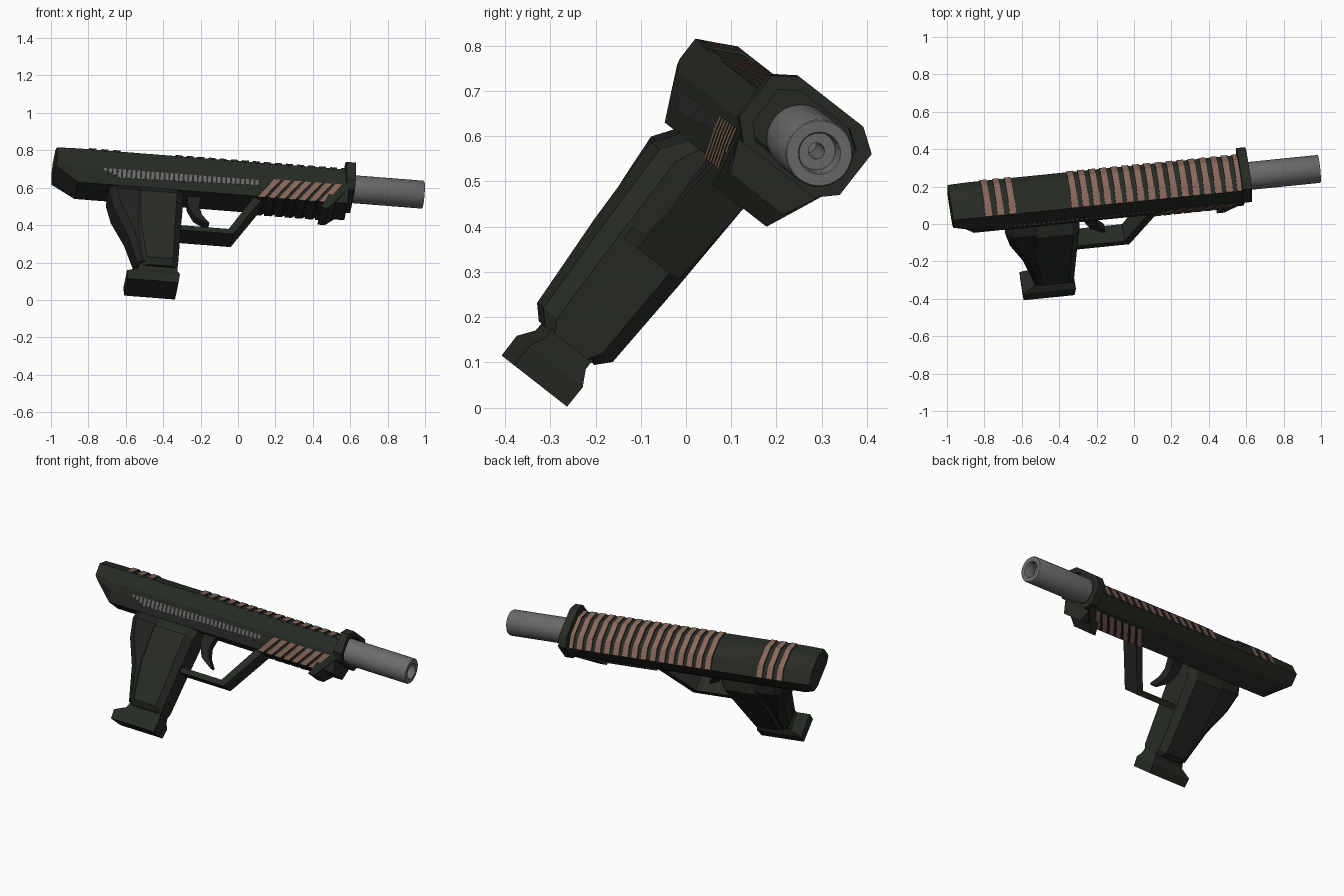
import bpy, bmesh, math
from mathutils import Matrix

if "Cube" in bpy.data.objects:
    bpy.data.objects.remove(bpy.data.objects["Cube"])

# Local frame: x along barrel, y sideways, z up, origin on the barrel axis; then tilted as shown
roll, yaw = math.radians(-38), math.radians(7.3)
POSE = (Matrix.Translation((0.0023, 0.195, 0.6405))
        @ Matrix.Rotation(roll, 4, 'X') @ Matrix.Rotation(yaw, 4, 'Z'))


def material(name, rgb):
    m = bpy.data.materials.new(name)
    m.diffuse_color = (*rgb, 1)
    m.use_nodes = True
    m.node_tree.nodes["Principled BSDF"].inputs["Base Color"].default_value = m.diffuse_color
    return m


DARK = material("dark_green", (0.02, 0.024, 0.018))
BLACK = material("black_rubber", (0.015, 0.016, 0.016))
COPPER = material("copper", (0.25, 0.14, 0.105))
STEEL = material("steel", (0.15, 0.15, 0.15))


def finish(name, bm, mat, dark_if=None):
    bmesh.ops.recalc_face_normals(bm, faces=bm.faces)
    if dark_if:
        for f in bm.faces:
            f.normal_update()
            f.material_index = int(dark_if(f.normal))
    mesh = bpy.data.meshes.new(name)
    bm.to_mesh(mesh)
    bm.free()
    mesh.transform(POSE)
    mesh.materials.append(mat)
    mesh.materials.append(DARK)
    ob = bpy.data.objects.new(name, mesh)
    bpy.context.collection.objects.link(ob)
    return ob


def add_loft(bm, sections):
    rings = [[bm.verts.new(p) for p in s] for s in sections]
    n = len(rings[0])
    for r, q in zip(rings, rings[1:]):
        for i in range(n):
            bm.faces.new((r[i], r[(i + 1) % n], q[(i + 1) % n], q[i]))
    bm.faces.new(rings[0])
    bm.faces.new(rings[-1])


def loft(name, sections, mat):
    bm = bmesh.new()
    add_loft(bm, sections)
    return finish(name, bm, mat)


def mirrored(half):
    return half + [(-s, u) for s, u in reversed(half)]


def at(a, prof, shear=0.0):
    return [(a + shear * (u + 0.15), s, u) for s, u in prof]


def slab(a0, a1, a2, a3, half, u):
    # horizontal octagon section: chamfered front and back
    n = half * 0.65
    pts = [(a0, n), (a1, half), (a2, half), (a3, n)]
    return [(a, s, u) for a, s in pts] + [(a, -s, u) for a, s in reversed(pts)]


# Slide body, with the rear underside cut up at an angle
BODY = mirrored([(0.057, 0.067), (0.123, 0.033), (0.123, -0.05), (0.102, -0.1), (0.074, -0.157)])
REAR = mirrored([(0.055, 0.064), (0.12, 0.031), (0.12, -0.025), (0.116, -0.04), (0.074, -0.055)])
loft("slide", [at(-0.993, REAR), at(-0.875, BODY), at(0.58, BODY)], DARK)

# Front plate, dished around the barrel
PLATE = mirrored([(0.09, 0.106), (0.142, 0.07), (0.142, -0.045), (0.1, -0.085)])
INNER = [(s * 0.78, u * 0.78) for s, u in PLATE]
loft("front_plate", [at(0.565, PLATE), at(0.615, PLATE), at(0.615, INNER), at(0.585, INNER)], DARK)

# Angled stop under the front plate
loft("hand_stop", [
    [(0.435, -0.075, -0.2), (0.475, -0.075, -0.2), (0.475, 0.075, -0.2), (0.435, 0.075, -0.2)],
    [(0.505, -0.12, -0.06), (0.6, -0.12, -0.06), (0.6, 0.12, -0.06), (0.505, 0.12, -0.06)],
], DARK)

# Copper ribs across the top of the slide, dark on their ends
RIB = mirrored([(0.058, 0.075), (0.125, 0.039), (0.125, 0.027)])
bm = bmesh.new()
for a in [-0.8, -0.735, -0.67] + [-0.335 + 0.0595 * i for i in range(16)]:
    add_loft(bm, [at(a - 0.018, RIB), at(a + 0.018, RIB)])
finish("top_ribs", bm, COPPER, lambda n: n.z < 0.5)

# Slanted copper ribs wrapped round the fore end, dark underneath
WRAP = mirrored([(0.122, -0.07), (0.109, -0.104), (0.08, -0.165)])
bm = bmesh.new()
for i in range(7):
    a = 0.125 + 0.055 * i
    add_loft(bm, [at(a - 0.019, WRAP, 0.9), at(a + 0.019, WRAP, 0.9)])
finish("fore_end_ribs", bm, COPPER, lambda n: abs(n.y) < 0.7)

# Fine vent bars along the right side only
bm = bmesh.new()
for i in range(33):
    a = -0.73 + 0.0255 * i
    top = -0.078
    low = -0.123 + 0.0006 * i if i > 2 else -0.09 - 0.01 * i
    secs = []
    for aa in (a - 0.008, a + 0.008):
        face = lambda u, d: (aa, -(0.123 + (u + 0.05) * 0.45 + d), u)
        secs.append([face(top, -0.01), face(top, 0.003), face(low, 0.003), face(low, -0.01)])
    add_loft(bm, secs)
finish("side_vents", bm, STEEL)

# Barrel turned from a profile, with stepped bore
turn = [(0.55, 0.075), (0.991, 0.075), (0.996, 0.072), (0.996, 0.047), (0.992, 0.044),
        (0.93, 0.042), (0.93, 0.018), (0.75, 0.018)]
N = 32
loop = [(math.cos(2 * math.pi * i / N), math.sin(2 * math.pi * i / N)) for i in range(N)]
barrel = loft("barrel", [[(a, r * c, r * s) for c, s in loop] for a, r in turn], STEEL)
bpy.context.view_layer.objects.active = barrel
barrel.select_set(True)
bpy.ops.object.shade_smooth_by_angle(angle=math.radians(35))
barrel.select_set(False)

# Grip: main body and rubber backstrap
loft("grip", [
    slab(-0.335, -0.365, -0.5, -0.535, 0.07, -0.675),
    slab(-0.333, -0.365, -0.505, -0.54, 0.098, -0.645),
    slab(-0.32, -0.355, -0.54, -0.57, 0.108, -0.42),
    slab(-0.305, -0.345, -0.54, -0.57, 0.114, -0.21),
    slab(-0.305, -0.345, -0.54, -0.57, 0.07, -0.15)], DARK)
loft("backstrap", [
    slab(-0.45, -0.5, -0.53, -0.55, 0.08, -0.66),
    slab(-0.45, -0.5, -0.57, -0.61, 0.09, -0.46),
    slab(-0.45, -0.5, -0.64, -0.68, 0.1, -0.31),
    slab(-0.45, -0.5, -0.67, -0.705, 0.105, -0.2),
    slab(-0.45, -0.5, -0.67, -0.705, 0.07, -0.15)], BLACK)


# Magazine with flared base
def rect(a0, a1, h, u):
    return [(a0, -h, u), (a1, -h, u), (a1, h, u), (a0, h, u)]


loft("magazine", [rect(-0.607, -0.332, 0.075, -0.785), rect(-0.61, -0.325, 0.075, -0.73),
                  rect(-0.55, -0.335, 0.057, -0.695), rect(-0.53, -0.345, 0.057, -0.64)], DARK)


# Flat outline in the side plane, pushed out to both sides
def side_plate(name, outline, half, mat):
    return loft(name, [[(a, s, u) for a, u in outline] for s in (-half, half)], mat)


side_plate("trigger_guard",
           [(-0.335, -0.413), (-0.035, -0.413), (0.13, -0.145),
            (0.08, -0.145), (-0.06, -0.382), (-0.335, -0.382)], 0.058, DARK)

# Curved trigger
side_plate("trigger",
           [(-0.28, -0.14), (-0.275, -0.22), (-0.24, -0.29), (-0.165, -0.335),
            (-0.16, -0.325), (-0.2, -0.275), (-0.215, -0.22), (-0.2, -0.14)], 0.026, BLACK)
